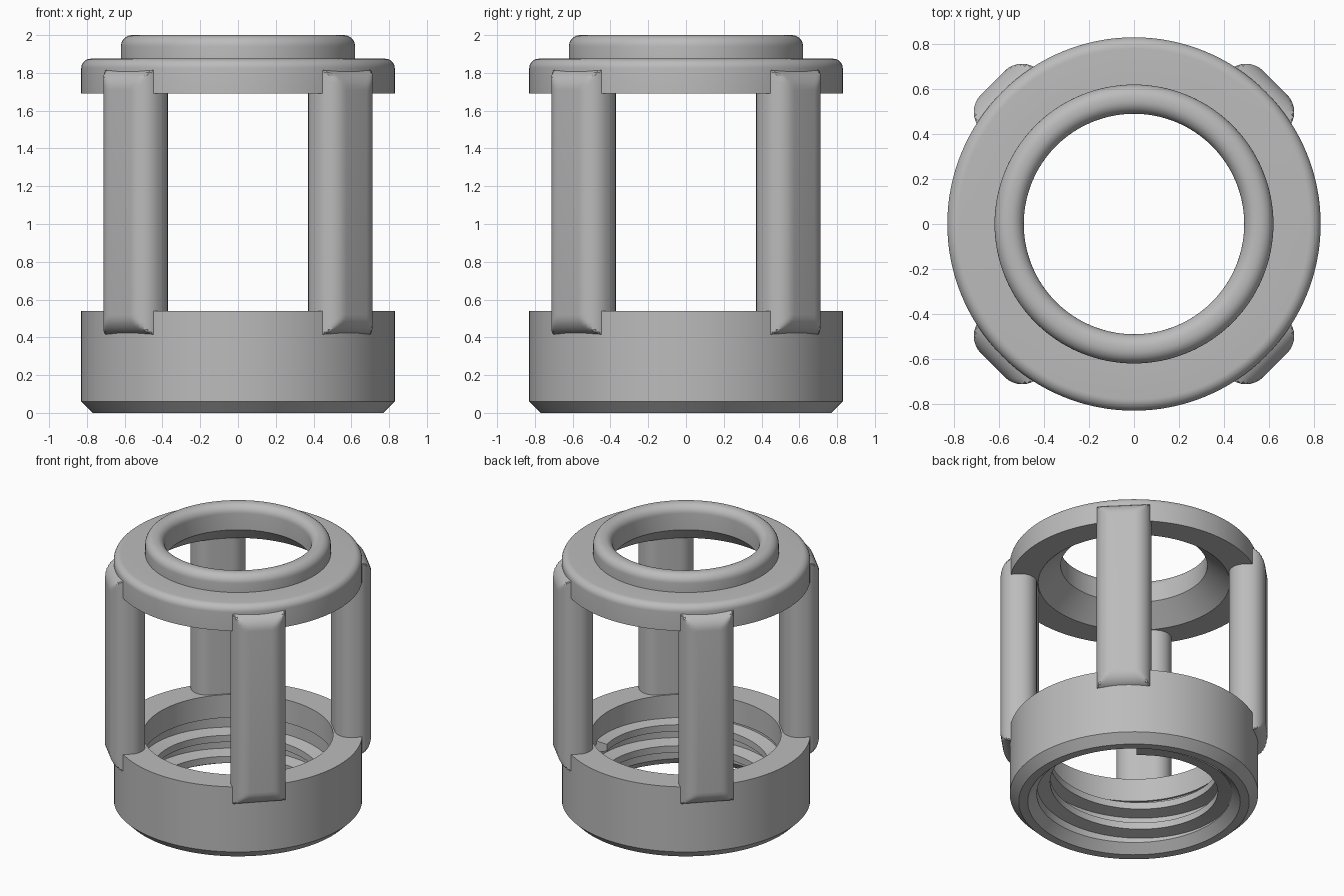
import bpy, bmesh, math
from math import sin, cos, pi

cube = bpy.data.objects.get("Cube")
if cube:
    bpy.data.objects.remove(cube, do_unlink=True)

GREY = (0.5, 0.5, 0.5, 1)
mat = bpy.data.materials.new("plain grey")
mat.use_nodes = True
mat.diffuse_color = GREY
mat.node_tree.nodes["Principled BSDF"].inputs["Base Color"].default_value = GREY


def loft(name, sections, close=False):
    """Skin a list of closed point loops; cap the ends or join them up."""
    bm = bmesh.new()
    loops = [[bm.verts.new(p) for p in s] for s in sections]
    n = len(loops[0])
    pairs = list(zip(loops, loops[1:]))
    if close:
        pairs.append((loops[-1], loops[0]))
    else:
        bm.faces.new(loops[0])
        bm.faces.new(loops[-1])
    for a, b in pairs:
        for i in range(n):
            j = (i + 1) % n
            bm.faces.new((a[i], a[j], b[j], b[i]))
    bmesh.ops.remove_doubles(bm, verts=bm.verts, dist=1e-5)
    bmesh.ops.recalc_face_normals(bm, faces=bm.faces)
    mesh = bpy.data.meshes.new(name)
    bm.to_mesh(mesh)
    bm.free()
    mesh.materials.append(mat)
    ob = bpy.data.objects.new(name, mesh)
    bpy.context.collection.objects.link(ob)
    bpy.ops.object.select_all(action='DESELECT')
    ob.select_set(True)
    bpy.context.view_layer.objects.active = ob
    bpy.ops.object.shade_smooth_by_angle(angle=math.radians(30))
    return ob


def lathe(name, profile, steps=128):
    angles = [2 * pi * k / steps for k in range(steps)]
    return loft(name, [[(r * cos(a), r * sin(a), z) for r, z in profile]
                       for a in angles], close=True)


def arc(cx, cy, radius, start, steps=8):
    """Quarter circle, counter-clockwise from a start angle in degrees."""
    return [(cx + radius * cos(math.radians(start + 90 * k / steps)),
             cy + radius * sin(math.radians(start + 90 * k / steps)))
            for k in range(steps + 1)]


# Threaded base collar with chamfered foot
lathe("base_collar", [(0.77, 0), (0.83, 0.06), (0.83, 0.54), (0.635, 0.54),
                      (0.635, 0.37), (0.65, 0.37), (0.65, 0.06), (0.71, 0)])

# Top cap: rounded flange, raised rounded lip and conical underside
FILLET, LIP = 0.05, 0.06
lathe("top_cap", [(0.64, 1.69), (0.83, 1.69)]
      + arc(0.83 - FILLET, 1.875 - FILLET, FILLET, 0)
      + [(0.62, 1.875)]
      + arc(0.62 - LIP, 2 - LIP, LIP, 0)
      + arc(0.49 + LIP, 2 - LIP, LIP, 90)
      + [(0.49, 1.82)])

# Internal screw thread
ROOT, CREST, PITCH, TURNS, STEPS = 0.66, 0.56, 0.155, 1.9, 180
thread = []
for k in range(STEPS + 1):
    turn = TURNS * k / STEPS
    a, z = 2 * pi * turn + 0.9, 0.06 + PITCH * turn
    shape = [(ROOT, z - 0.045), (CREST, z - 0.025),
             (CREST, z + 0.025), (ROOT, z + 0.045)]
    thread.append([(r * cos(a), r * sin(a), max(h, 0.03)) for r, h in shape])
loft("screw_thread", thread)

# Four rounded pillars whose outer ends roll over into the collars
INNER, OUTER, HALF, ROUND = 0.645, 0.888, 0.184, 0.11
BOTTOM, TOP = 0.41, 1.82
mid_in, mid_out, side = INNER + ROUND, OUTER - ROUND, HALF - ROUND
outline = (arc(mid_out, side, ROUND, 0) + arc(mid_in, side, ROUND, 90)
           + arc(mid_in, -side, ROUND, 180) + arc(mid_out, -side, ROUND, 270))
rollover = arc(mid_out, TOP - ROUND, ROUND, 0)
levels = [(reach, BOTTOM + TOP - z) for reach, z in reversed(rollover)] + rollover

for k, label in enumerate(("back_left", "back_right", "front_right", "front_left")):
    a = pi / 4 + k * pi / 2
    rings = []
    for reach, z in levels:
        ring = [(min(r, reach), t) for r, t in outline]
        rings.append([(r * cos(a) - t * sin(a), r * sin(a) + t * cos(a), z)
                      for r, t in ring])
    loft(label + "_pillar", rings)
